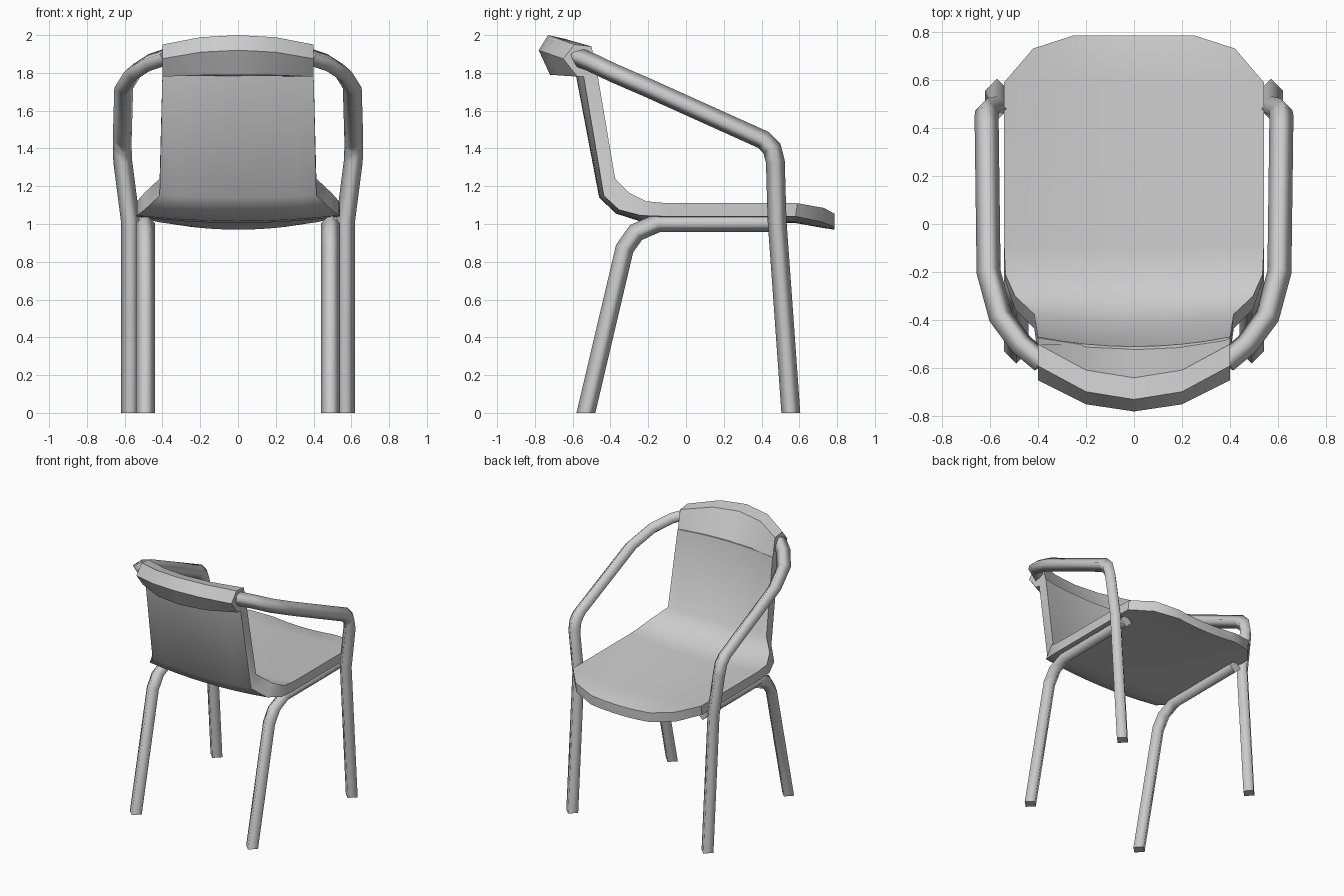
import bpy, bmesh, math
from mathutils import Vector

if "Cube" in bpy.data.objects:
    bpy.data.objects.remove(bpy.data.objects["Cube"])


def loft(name, rings, angle, mirror=False):
    """Skin closed rings of points, cap both ends, shade smooth below the angle."""
    bm = bmesh.new()
    vs = [[bm.verts.new(p) for p in r] for r in rings]
    n = len(vs[0])
    for a, b in zip(vs, vs[1:]):
        for i in range(n):
            j = (i + 1) % n
            bm.faces.new((a[i], a[j], b[j], b[i])).smooth = True
    bm.faces.new(vs[0])
    bm.faces.new(vs[-1])
    bmesh.ops.recalc_face_normals(bm, faces=bm.faces)
    me = bpy.data.meshes.new(name)
    bm.to_mesh(me)
    bm.free()
    if angle:
        me.set_sharp_from_angle(angle=math.radians(angle))
    ob = bpy.data.objects.new(name, me)
    bpy.context.collection.objects.link(ob)
    if mirror:
        ob.modifiers.new("mirror", 'MIRROR')
    return ob


def tube(name, path, r=0.05):
    """Four-sided mitred tube starting flat on the floor, mirrored in x."""
    P = [Vector(p) for p in path]
    ring = [P[0] + Vector(o) for o in ((r, 0, 0), (0, r, 0), (-r, 0, 0), (0, -r, 0))]
    rings = [ring]
    for i in range(1, len(P)):
        d = (P[i] - P[i - 1]).normalized()
        e = (P[i + 1] - P[i]).normalized() if i + 1 < len(P) else d
        nrm = (d + e).normalized()
        ring = [v + d * ((P[i] - v).dot(nrm) / d.dot(nrm)) for v in ring]
        rings.append(ring)
    loft(name, rings, None, mirror=True)


# Seat and back in one curved shell:
# half width, upper edge (y, z), lower edge (y, z), centre sag (y, z)
stations = [
    (0.25, (0.785, 1.055), (0.785, 0.985), (0, 0.015)),
    (0.42, (0.73, 1.085), (0.72, 1.01), (0, 0.03)),
    (0.54, (0.59, 1.11), (0.58, 1.04), (0, 0.035)),
    (0.54, (-0.10, 1.11), (-0.10, 1.04), (0, 0.035)),
    (0.535, (-0.21, 1.12), (-0.24, 1.045), (0.005, 0.03)),
    (0.495, (-0.30, 1.165), (-0.355, 1.075), (0.015, 0.02)),
    (0.415, (-0.375, 1.24), (-0.435, 1.15), (0.025, 0.01)),
    (0.40, (-0.47, 1.80), (-0.545, 1.80), (0.04, 0)),
]
U = [i / 4 - 1 for i in range(9)]
rings = []
for w, top, bot, sag in stations:
    def row(p, us):
        return [(u * w, p[0] - sag[0] * (1 - u * u), p[1] - sag[1] * (1 - u * u)) for u in us]
    rings.append(row(top, U) + row(bot, U[::-1]))
loft("seat_and_back_shell", rings, 40)

# Thick curved top rail, blended from its end section to its middle section
end = [(-0.65, 1.875), (-0.59, 1.95), (-0.50, 1.94), (-0.47, 1.78), (-0.575, 1.78)]
mid = [(-0.78, 1.92), (-0.73, 2.0), (-0.64, 1.98), (-0.51, 1.78), (-0.72, 1.79)]
rail = []
for x, f in ((-0.4, 0), (-0.2, 0.77), (0, 1), (0.2, 0.77), (0.4, 0)):
    rail.append([(x, a[0] + f * (b[0] - a[0]), a[1] + f * (b[1] - a[1]))
                 for a, b in zip(end, mid)])
loft("top_rail", rail, 35)

# Front legs that bend back into the armrests
tube("front_leg_and_arm", [
    (0.57, 0.555, 0), (0.57, 0.482, 1.02), (0.61, 0.473, 1.33), (0.613, 0.455, 1.40),
    (0.613, 0.41, 1.445), (0.605, -0.2, 1.72), (0.555, -0.385, 1.80),
    (0.47, -0.50, 1.855), (0.38, -0.575, 1.885)])

# Back legs that bend forward under the seat
tube("back_leg_and_seat_rail", [
    (0.49, -0.53, 0), (0.49, -0.325, 0.87), (0.49, -0.265, 0.955),
    (0.49, -0.15, 1.005), (0.49, 0.50, 1.005)])
